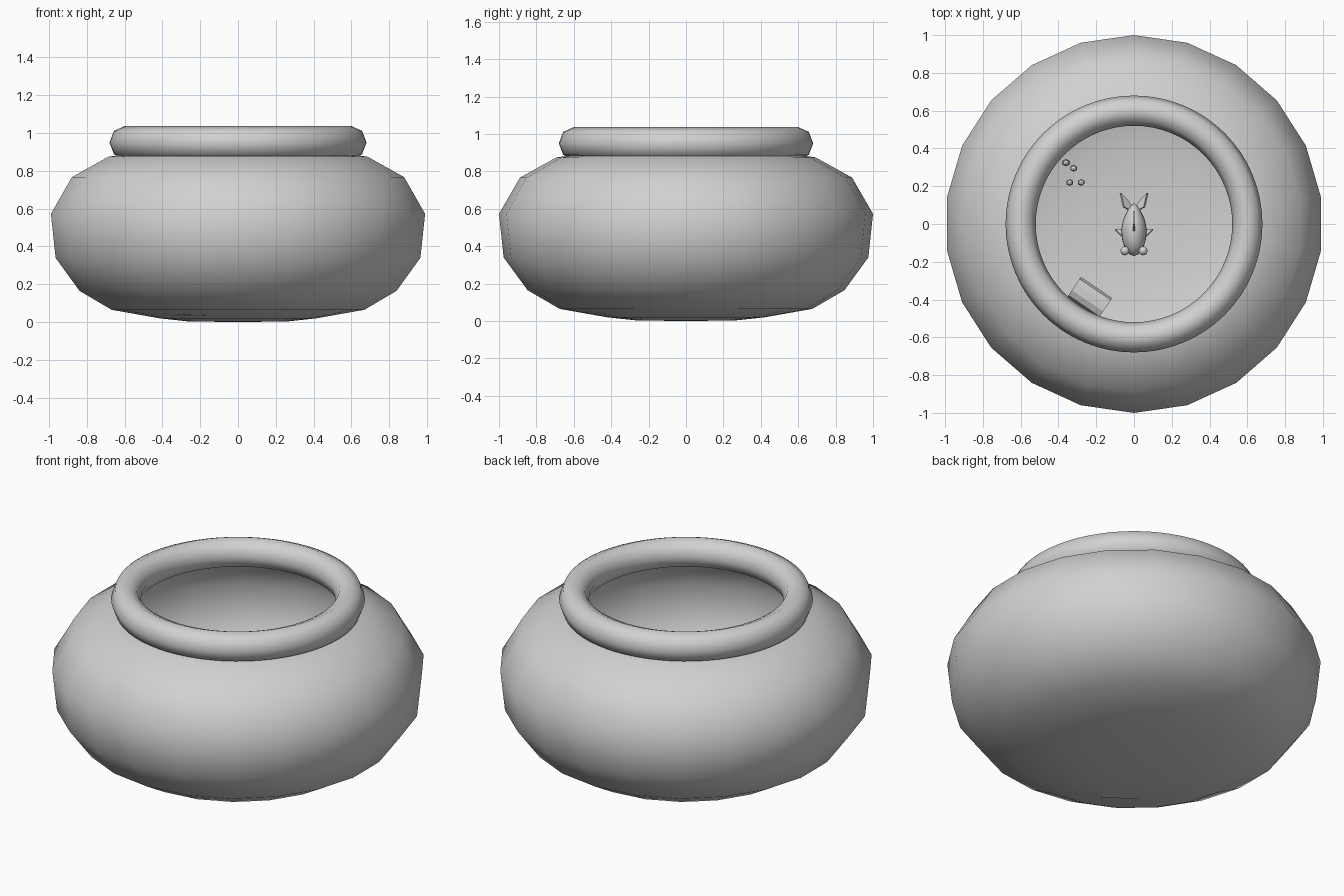
import bpy
import bmesh
import math
from mathutils import Matrix, Vector

cube = bpy.data.objects.get("Cube")
if cube:
    bpy.data.objects.remove(cube, do_unlink=True)

grey = bpy.data.materials.new("plain_grey")
grey.use_nodes = True
grey.diffuse_color = (0.64, 0.64, 0.64, 1)
grey.node_tree.nodes["Principled BSDF"].inputs["Base Color"].default_value = (0.64, 0.64, 0.64, 1)


def finish(name, bm, angle=None):
    """Turn a bmesh into a named object, smooth if an angle is given."""
    mesh = bpy.data.meshes.new(name)
    bm.to_mesh(mesh)
    bm.free()
    mesh.materials.append(grey)
    obj = bpy.data.objects.new(name, mesh)
    bpy.context.collection.objects.link(obj)
    if angle:
        bpy.ops.object.select_all(action='DESELECT')
        obj.select_set(True)
        bpy.context.view_layer.objects.active = obj
        bpy.ops.object.shade_smooth_by_angle(angle=math.radians(angle))
    return obj


def lathe(name, profile, sides, angle):
    """Spin a (radius, height) profile around z, starting at +y."""
    bm = bmesh.new()
    verts = [bm.verts.new((0, r, z)) for r, z in profile]
    edges = [bm.edges.new(pair) for pair in zip(verts, verts[1:])]
    bmesh.ops.spin(bm, geom=verts + edges, cent=(0, 0, 0), axis=(0, 0, 1),
                   angle=math.tau, steps=sides)
    bmesh.ops.remove_doubles(bm, verts=bm.verts, dist=0.0005)
    bmesh.ops.recalc_face_normals(bm, faces=bm.faces)
    return finish(name, bm, angle)


def ball(name, place, size, segments=12, rings=8, angle=60):
    bm = bmesh.new()
    bmesh.ops.create_uvsphere(bm, u_segments=segments, v_segments=rings, radius=1,
                              matrix=Matrix.LocRotScale(Vector(place), None, Vector(size)))
    return finish(name, bm, angle)


def fin(name, outline, thickness):
    """Thin solid fin from a flat outline."""
    bm = bmesh.new()
    bm.faces.new([bm.verts.new(p) for p in outline])
    obj = finish(name, bm)
    solid = obj.modifiers.new("thickness", 'SOLIDIFY')
    solid.thickness = thickness
    solid.offset = 0
    return obj


# Bowl: squashed round body, open at the neck
lathe("bowl", [(0, 0), (0.27, 0.004), (0.42, 0.02), (0.675, 0.065), (0.847, 0.165),
               (0.975, 0.34), (1, 0.573), (0.888, 0.767), (0.693, 0.875), (0.6, 0.888)],
      22, 80)

# Rim: rounded ring on the neck
ring = [(0.6 + 0.08 * math.cos(i * math.tau / 8), 0.95 + 0.087 * math.sin(i * math.tau / 8))
        for i in range(9)]
lathe("rim", ring, 64, 80)

# Fish, facing the front
FISH_Z = 0.4
body = ball("fish_body", (0, -0.03, FISH_Z), (0.068, 0.14, 0.085), 16, 12)
for v in body.data.vertices:
    taper = max(0, v.co.y) / 0.11
    v.co.x *= 1 - 0.4 * taper
fin("fish_dorsal_fin", [(0, -0.05, FISH_Z + 0.07), (0, 0.0, FISH_Z + 0.13),
                        (0, 0.07, FISH_Z + 0.11), (0, 0.07, FISH_Z + 0.04)], 0.012)
for side, label in ((1, "left"), (-1, "right")):
    ball("fish_eye_" + label, (side * 0.048, -0.142, FISH_Z + 0.035), (0.024, 0.024, 0.024))
    fin("fish_side_fin_" + label, [(side * 0.05, -0.08, FISH_Z), (side * 0.1, -0.03, FISH_Z),
                                   (side * 0.07, -0.055, FISH_Z - 0.03),
                                   (side * 0.05, -0.03, FISH_Z)], 0.012)
    fin("fish_tail_" + label, [(0, 0.06, FISH_Z), (side * 0.055, 0.09, FISH_Z + 0.02),
                               (side * 0.072, 0.165, FISH_Z + 0.03),
                               (side * 0.03, 0.12, FISH_Z)], 0.015)

# Chest: box with an arched lid
turn = Matrix.Translation((-0.235, -0.39, 0.035)) @ Matrix.Rotation(math.radians(-34), 4, 'Z')
section = [(-0.065, 0), (0.065, 0), (0.065, 0.08)]
section += [(0.065 * math.cos(a * math.pi / 5), 0.08 + 0.05 * math.sin(a * math.pi / 5))
            for a in range(1, 5)]
section += [(-0.065, 0.08)]
bm = bmesh.new()
face = bm.faces.new([bm.verts.new((-0.1, y, z)) for y, z in section])
extruded = bmesh.ops.extrude_face_region(bm, geom=[face])["geom"]
bmesh.ops.translate(bm, vec=(0.2, 0, 0),
                    verts=[g for g in extruded if isinstance(g, bmesh.types.BMVert)])
bmesh.ops.recalc_face_normals(bm, faces=bm.faces)
bm.transform(turn)
finish("chest", bm)

# Pebbles on the floor of the bowl
for i, (x, y) in enumerate([(-0.36, 0.325), (-0.32, 0.295), (-0.34, 0.22), (-0.28, 0.22)]):
    ball("pebble_%d" % (i + 1), (x, y, 0.055), (0.02, 0.018, 0.018), 6, 4, None)
